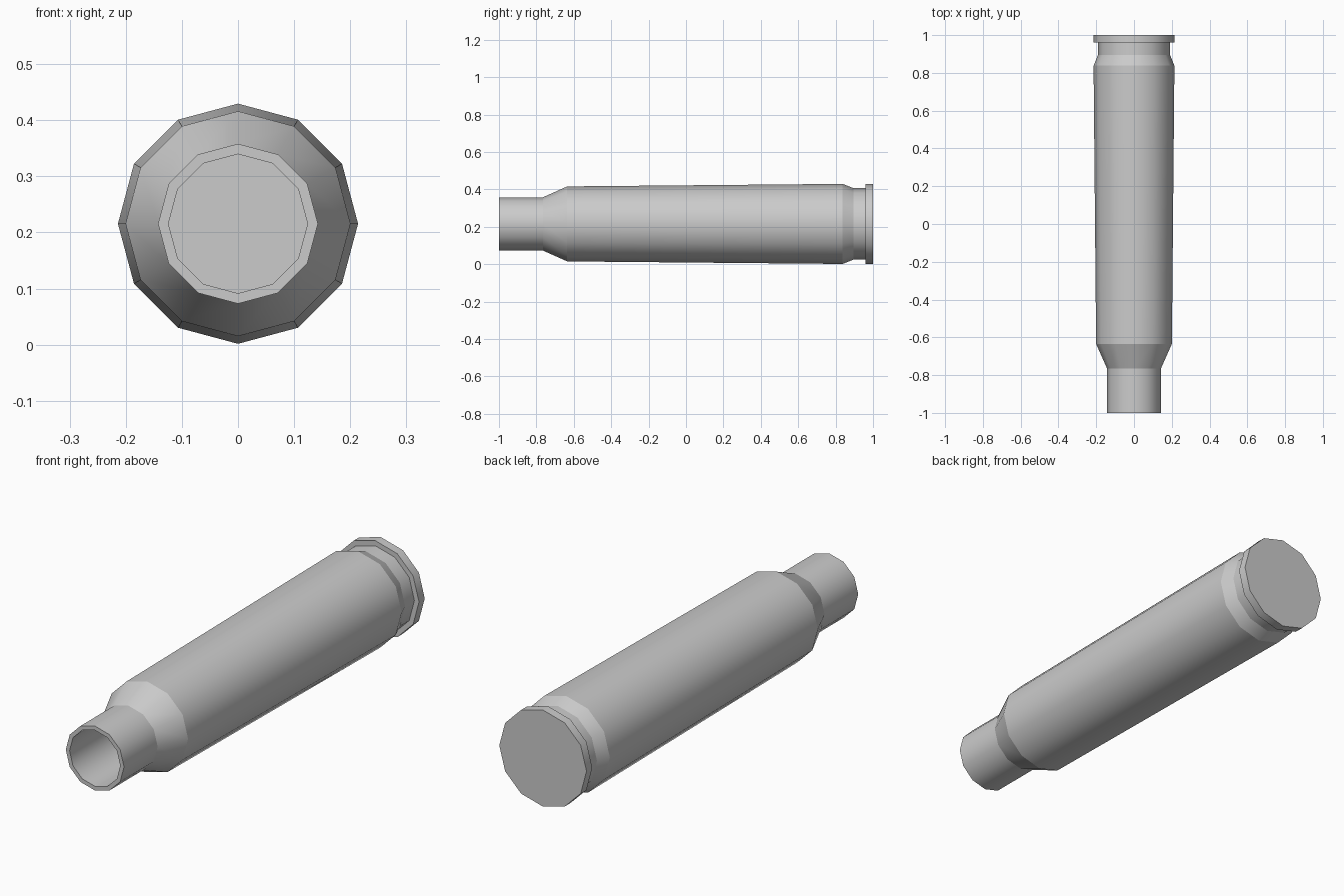
import bpy, bmesh, math

if "Cube" in bpy.data.objects:
    bpy.data.objects.remove(bpy.data.objects["Cube"])

SIDES = 12
AXIS_Z = 0.2155

# (y, radius) profile: bore floor, mouth, neck, shoulder, body, groove, rim
PROFILE = [
    (-0.70, 0.1240), (-1.00, 0.1240),
    (-1.00, 0.1425), (-0.765, 0.1425),
    (-0.635, 0.2005), (0.838, 0.2140),
    (0.895, 0.1910), (0.960, 0.1910),
    (0.960, 0.2135), (1.000, 0.2135),
]

bm = bmesh.new()


def ring(y, r):
    steps = [2 * math.pi * i / SIDES for i in range(SIDES)]
    return [bm.verts.new((r * math.sin(a), y, AXIS_Z + r * math.cos(a))) for a in steps]


rings = [ring(y, r) for y, r in PROFILE]

# Walls between neighbouring rings
for lower, upper in zip(rings, rings[1:]):
    for i in range(SIDES):
        j = (i + 1) % SIDES
        face = bm.faces.new((lower[i], lower[j], upper[j], upper[i]))
        face.smooth = True

# Bore floor and base
bm.faces.new(rings[0])
bm.faces.new(rings[-1])
bmesh.ops.recalc_face_normals(bm, faces=bm.faces)

# Crisp edges around every ring
for loop in rings:
    for i in range(SIDES):
        bm.edges.get((loop[i], loop[(i + 1) % SIDES])).smooth = False

mesh = bpy.data.meshes.new("cartridge_case")
bm.to_mesh(mesh)
bm.free()
case = bpy.data.objects.new("cartridge_case", mesh)
bpy.context.collection.objects.link(case)
